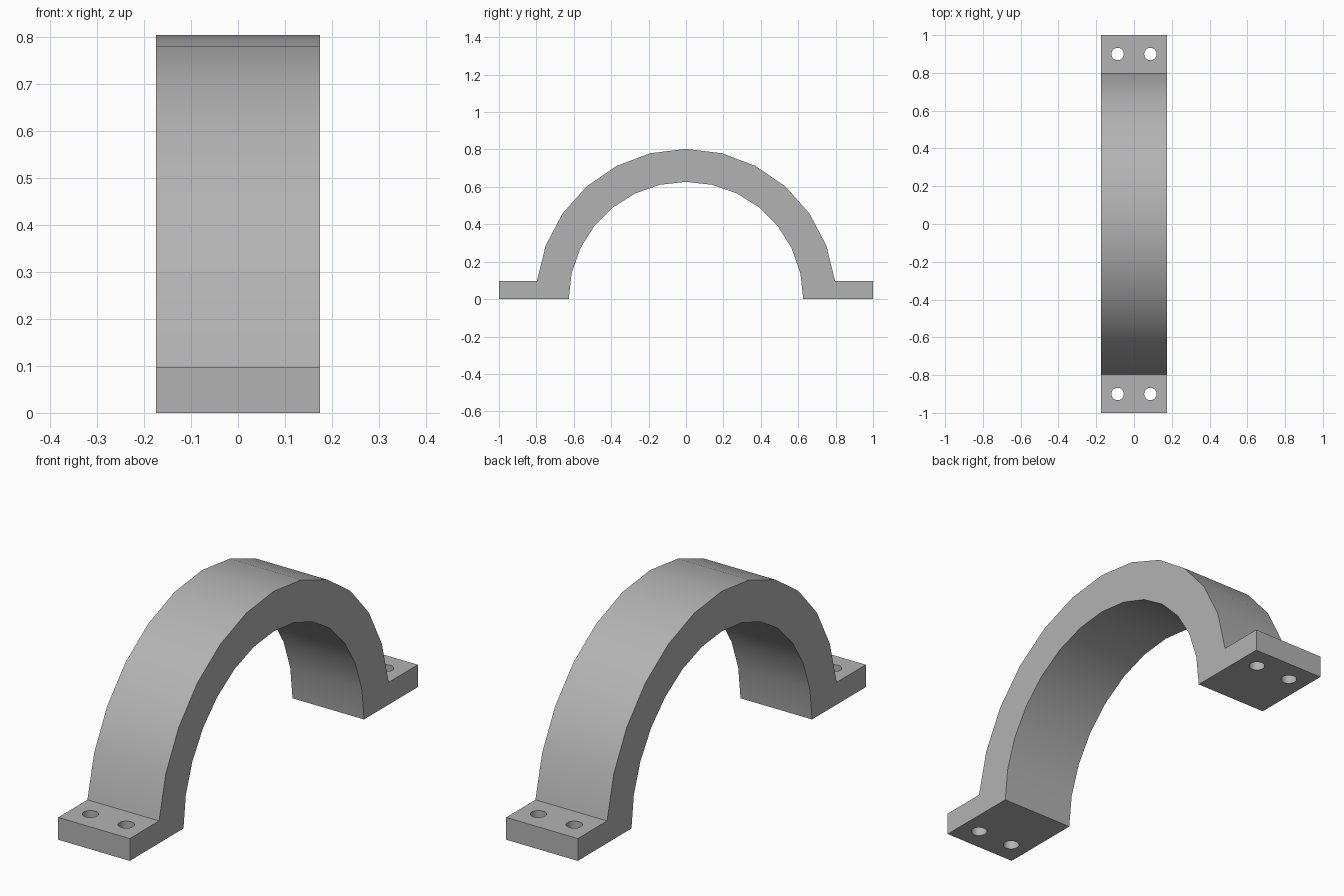
import bpy, bmesh, math

# Remove the default cube
cube = bpy.data.objects.get("Cube")
if cube:
    bpy.data.objects.remove(cube, do_unlink=True)

HALF_WIDTH = 0.174
OUTER_R, INNER_R = 0.803, 0.627
FLANGE_END, FLANGE_TOP = 1.0, 0.098
HOLE_R, HOLE_X, HOLE_Y = 0.033, 0.087, 0.9

# Plain grey material
grey = bpy.data.materials.new("plain grey")
grey.use_nodes = True
colour = (0.45, 0.45, 0.45, 1)
grey.diffuse_color = colour
grey.node_tree.nodes["Principled BSDF"].inputs["Base Color"].default_value = colour


def arc(radius, start, end, steps):
    """Points (y, z) along a circle about the origin."""
    angles = [start + (end - start) * i / steps for i in range(steps + 1)]
    return [(radius * math.cos(a), radius * math.sin(a)) for a in angles]


def add_object(name, bm):
    mesh = bpy.data.meshes.new(name)
    bmesh.ops.recalc_face_normals(bm, faces=bm.faces)
    bm.to_mesh(mesh)
    bm.free()
    obj = bpy.data.objects.new(name, mesh)
    bpy.context.collection.objects.link(obj)
    mesh.materials.append(grey)
    return obj


# Clamp profile: outer arch, flanges at both feet, inner arch
foot = math.asin(FLANGE_TOP / OUTER_R)
profile = [(FLANGE_END, 0), (FLANGE_END, FLANGE_TOP)]
profile += arc(OUTER_R, foot, math.pi - foot, 12)
profile += [(-FLANGE_END, FLANGE_TOP), (-FLANGE_END, 0)]
profile += arc(INNER_R, math.pi, 0, 14)

bm = bmesh.new()
side = bm.faces.new([bm.verts.new((-HALF_WIDTH, y, z)) for y, z in profile])
grown = bmesh.ops.extrude_face_region(bm, geom=[side])["geom"]
bmesh.ops.translate(bm, vec=(2 * HALF_WIDTH, 0, 0),
                    verts=[v for v in grown if isinstance(v, bmesh.types.BMVert)])
clamp = add_object("pipe_clamp", bm)

# Bolt holes: four cylinders cut through the flanges
bm = bmesh.new()
for x in (-HOLE_X, HOLE_X):
    for y in (-HOLE_Y, HOLE_Y):
        made = bmesh.ops.create_cone(bm, cap_ends=True, segments=24, depth=0.5,
                                     radius1=HOLE_R, radius2=HOLE_R)
        bmesh.ops.translate(bm, vec=(x, y, 0), verts=made["verts"])
cutter = add_object("bolt_hole_cutter", bm)
cutter.hide_render = True

cut = clamp.modifiers.new("bolt holes", "BOOLEAN")
cut.operation = "DIFFERENCE"
cut.solver = "EXACT"
cut.object = cutter

bpy.ops.object.select_all(action="DESELECT")
clamp.select_set(True)
bpy.context.view_layer.objects.active = clamp
bpy.ops.object.modifier_apply(modifier=cut.name)
bpy.data.objects.remove(cutter, do_unlink=True)

# Smooth curved surfaces, keep corners crisp
bpy.ops.object.shade_smooth_by_angle(angle=math.radians(30))
